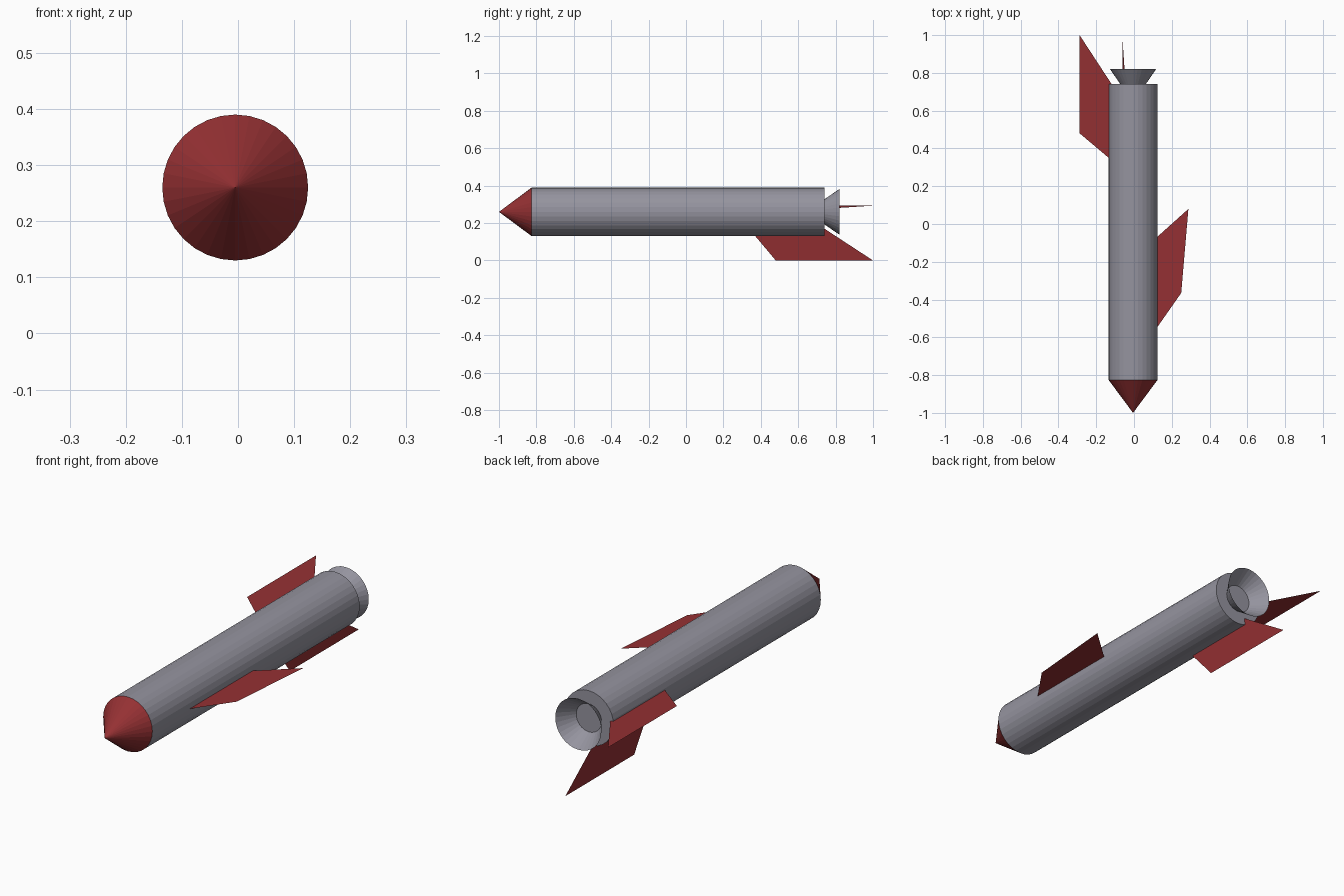
import bpy, bmesh, math

if "Cube" in bpy.data.objects:
    bpy.data.objects.remove(bpy.data.objects["Cube"])

CX, CZ, R, SEG = -0.005, 0.26, 0.13, 32   # body axis, radius, sides
NOSE_Y, TAIL_Y = -0.825, 0.74


def material(name, rgb):
    m = bpy.data.materials.new(name)
    m.diffuse_color = (*rgb, 1)
    m.use_nodes = True
    m.node_tree.nodes["Principled BSDF"].inputs["Base Color"].default_value = m.diffuse_color
    return m


GREY = material("metal grey", (0.30, 0.295, 0.345))
RED = material("dark red", (0.30, 0.03, 0.033))


def make(name, bm, mat):
    me = bpy.data.meshes.new(name)
    bm.to_mesh(me)
    bm.free()
    me.materials.append(mat)
    ob = bpy.data.objects.new(name, me)
    bpy.context.collection.objects.link(ob)
    return ob


def turned(name, profile, mat, cap_end=False):
    """Flat-sided surface of revolution about the y axis; profile = (y, radius)."""
    bm = bmesh.new()
    rings = []
    for y, r in profile:
        if r == 0:
            rings.append([bm.verts.new((CX, y, CZ))] * SEG)
            continue
        rings.append([bm.verts.new((CX + r * math.cos(2 * math.pi * i / SEG), y,
                                    CZ + r * math.sin(2 * math.pi * i / SEG)))
                      for i in range(SEG)])
    for a, b in zip(rings, rings[1:]):
        for i in range(SEG):
            j = (i + 1) % SEG
            quad = [a[i], a[j], b[j], b[i]]
            bm.faces.new(list(dict.fromkeys(quad)))
    if cap_end:
        bm.faces.new(rings[-1])
    bmesh.ops.recalc_face_normals(bm, faces=bm.faces)
    return make(name, bm, mat)


def fin(name, points):
    """Paper-thin fin from its four corners."""
    bm = bmesh.new()
    bm.faces.new([bm.verts.new(p) for p in points])
    return make(name, bm, RED)


# Nose, body tube and open engine bell
turned("nose_cone", [(-1, 0), (NOSE_Y, R)], RED)
turned("body_tube", [(NOSE_Y, R), (TAIL_Y, R)], GREY, cap_end=True)
turned("engine_bell", [(TAIL_Y, 0.067), (0.82, 0.122)], GREY)

# Fins: roots sit just inside the tube
fin("left_tail_fin", [(-0.288, 0.48, 0.293), (-0.288, 1.0, 0.293),
                      (-0.118, TAIL_Y, 0.276), (-0.118, 0.337, 0.276)])
fin("bottom_tail_fin", [(-0.062, 0.48, 0), (-0.045, 0.337, 0.17),
                        (-0.045, TAIL_Y, 0.17), (-0.062, 1.0, 0)])
fin("right_side_fin", [(0.11, -0.565, CZ), (0.25, -0.365, CZ),
                       (0.288, 0.08, CZ), (0.11, -0.08, CZ)])
